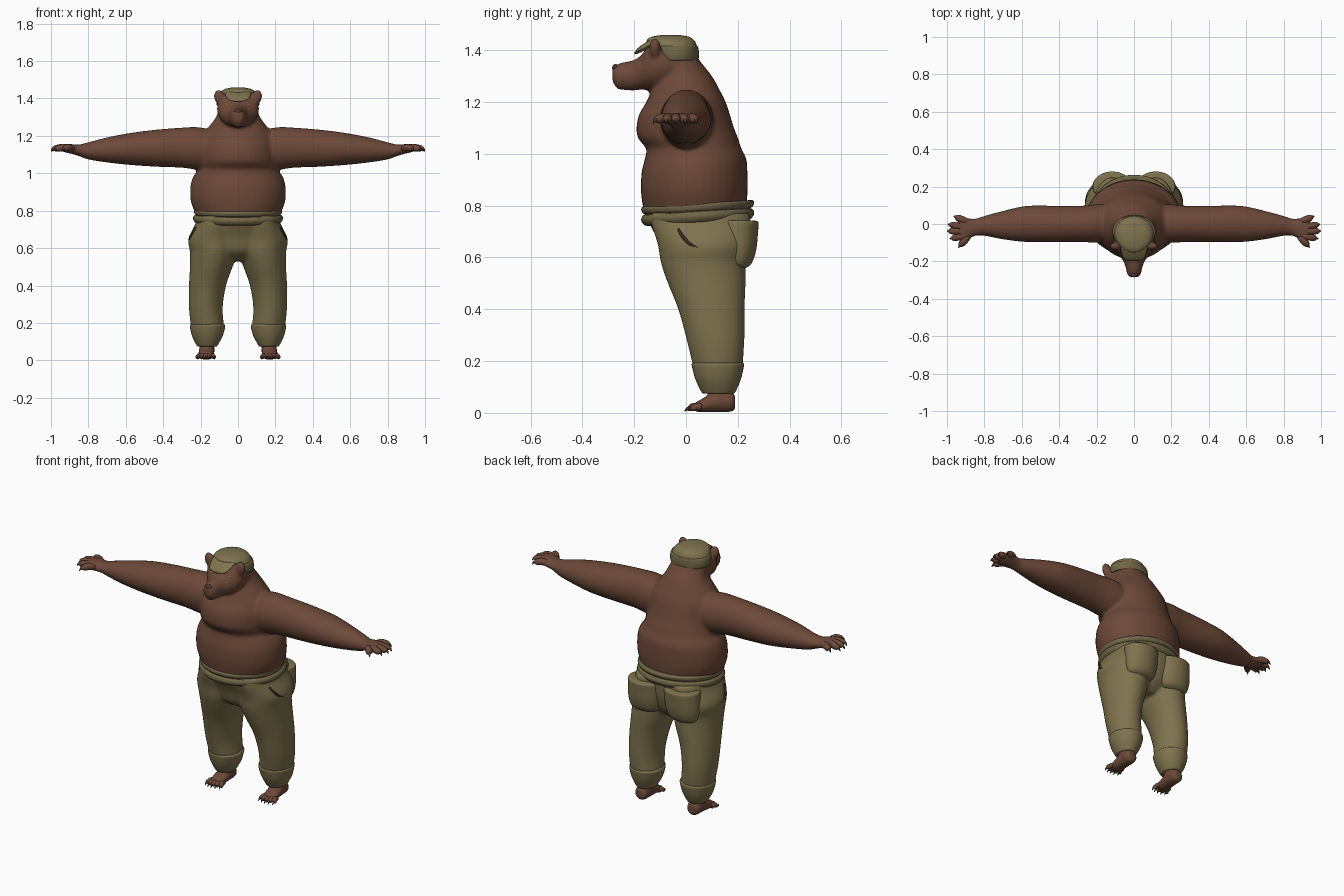
import bpy, bmesh, math
from mathutils import Vector, Matrix


def material(name, rgb):
    m = bpy.data.materials.new(name)
    m.diffuse_color = (*rgb, 1)
    return m


FUR = material("brown fur", (0.150, 0.066, 0.040))
CLAW = material("dark claw", (0.075, 0.036, 0.025))
CLOTH = material("olive cloth", (0.212, 0.171, 0.076))
TRIM = material("olive trim", (0.165, 0.137, 0.062))
DARK = material("dark seam", (0.035, 0.024, 0.014))
EYE = material("amber eye", (0.25, 0.15, 0.06))


def skin_rings(bm, rings):
    """Bridge consecutive vertex rings and cap both ends."""
    vs = [[bm.verts.new(p) for p in r] for r in rings]
    n = len(vs[0])
    for a, b in zip(vs, vs[1:]):
        for i in range(n):
            j = (i + 1) % n
            bm.faces.new((a[i], a[j], b[j], b[i]))
    bm.faces.new(vs[0][::-1])
    bm.faces.new(vs[-1])


def spline(pts, sub=4):
    """Catmull-Rom through tuples of any length."""
    out = []
    for i in range(len(pts) - 1):
        p0, p1 = pts[max(i - 1, 0)], pts[i]
        p2, p3 = pts[i + 1], pts[min(i + 2, len(pts) - 1)]
        for k in range(sub):
            t = k / sub
            out.append(tuple(0.5 * (2 * b + (c - a) * t + (2 * a - 5 * b + 4 * c - d) * t * t
                                    + (3 * b - a - 3 * c + d) * t ** 3)
                             for a, b, c, d in zip(p0, p1, p2, p3)))
    return out + [pts[-1]]


def loft(bm, axis, pts, sx=1, tilt=0.0, seg=40):
    """Elliptic loft; each point is (position on axis, centre 1, centre 2, radius 1, radius 2)."""
    rings = []
    for a, c1, c2, r1, r2 in spline(pts):
        ring = []
        for i in range(seg):
            t = 2 * math.pi * i / seg
            u, v = c1 + r1 * math.cos(t), c2 + r2 * math.sin(t)
            x, y, z = {"Z": (u, v, a), "X": (a, u, v), "Y": (u, a, v)}[axis]
            ring.append((x * sx, y, z + tilt * y))
        rings.append(ring)
    skin_rings(bm, rings)


def tube(bm, pts, sx=1, seg=12):
    """Round tapered tube through (x, y, z, radius) points."""
    pts = spline(pts, 3)
    rings = []
    for i, p in enumerate(pts):
        d = Vector(pts[min(i + 1, len(pts) - 1)][:3]) - Vector(pts[max(i - 1, 0)][:3])
        q = d.to_track_quat("Z", "Y")
        ring = []
        for k in range(seg):
            t = 2 * math.pi * k / seg
            v = Vector(p[:3]) + q @ Vector((math.cos(t), math.sin(t), 0)) * max(p[3], 0.001)
            ring.append((v.x * sx, v.y, v.z))
        rings.append(ring)
    skin_rings(bm, rings)


def ball(bm, loc, size, rot=0.0):
    m = Matrix.Translation(loc) @ Matrix.Rotation(rot, 4, "Y") @ Matrix.Diagonal((*size, 1))
    bmesh.ops.create_uvsphere(bm, u_segments=20, v_segments=12, radius=1, matrix=m)


def finish(name, bm, mat, voxel=0, smooth=4):
    bmesh.ops.recalc_face_normals(bm, faces=bm.faces)
    me = bpy.data.meshes.new(name)
    bm.to_mesh(me)
    bm.free()
    me.materials.append(mat)
    for p in me.polygons:
        p.use_smooth = True
    ob = bpy.data.objects.new(name, me)
    bpy.context.collection.objects.link(ob)
    if voxel:
        r = ob.modifiers.new("merge", "REMESH")
        r.mode, r.voxel_size, r.use_smooth_shade = "VOXEL", voxel, True
        s = ob.modifiers.new("soften", "SMOOTH")
        s.factor, s.iterations = 0.5, smooth
    return ob


SIDES = (1, -1)

# Body: torso, head, ears, arms and feet merged into one skin
bm = bmesh.new()
loft(bm, "Z", [(.74, 0, .035, .21, .19), (.80, 0, .033, .235, .2), (.86, 0, .032, .254, .206),
               (.93, 0, .033, .254, .204), (.98, 0, .037, .24, .196), (1.02, 0, .03, .215, .184),
               (1.06, 0, .008, .21, .193), (1.10, 0, -.003, .205, .188), (1.15, 0, -.006, .2, .176),
               (1.2, 0, 0, .19, .153), (1.25, 0, -.002, .155, .13), (1.3, 0, -.006, .118, .106),
               (1.36, 0, -.025, .095, .078), (1.4, 0, -.03, .07, .06)])
loft(bm, "Y", [(.04, 0, 1.36, .06, .05), (0, 0, 1.36, .092, .078), (-.05, 0, 1.35, .106, .094),
               (-.1, 0, 1.345, .112, .1), (-.14, 0, 1.335, .104, .09), (-.17, 0, 1.316, .08, .068),
               (-.2, 0, 1.303, .056, .059), (-.24, 0, 1.3, .043, .054), (-.265, 0, 1.298, .037, .047),
               (-.284, 0, 1.308, .024, .03)])
for s in SIDES:
    ball(bm, (s * .098, -.12, 1.405), (.03, .022, .043), s * .3)
    loft(bm, "X", [(.05, .01, 1.12, .1, .09), (.2, .003, 1.132, .102, .113), (.3, 0, 1.137, .096, .107),
                   (.45, 0, 1.134, .098, .098), (.58, 0, 1.13, .096, .085), (.7, -.006, 1.125, .076, .067),
                   (.8, -.01, 1.12, .053, .046), (.85, -.018, 1.123, .046, .031),
                   (.89, -.027, 1.13, .06, .026), (.925, -.03, 1.134, .062, .022),
                   (.945, -.03, 1.133, .05, .015)], s)
    loft(bm, "Y", [(.19, .168, .042, .024, .026), (.175, .168, .042, .038, .038),
                   (.13, .168, .046, .042, .043), (.08, .17, .034, .042, .031),
                   (.045, .17, .024, .042, .021), (.03, .17, .022, .036, .015)], s)
    loft(bm, "Z", [(.03, .167, .135, .036, .042), (.08, .166, .13, .042, .046),
                   (.13, .165, .125, .042, .046)], s)
finish("body", bm, FUR, 0.009)

# Fingers and toes with their claws
digits, claws = bmesh.new(), bmesh.new()
for s in SIDES:
    for y0, x, y in ((.01, .945, .034), (-.02, .975, -.005), (-.04, .98, -.038),
                     (-.06, .965, -.075), (-.065, .925, -.11)):
        a = Vector((.885, y0))
        b = Vector((x, y))
        m, d = (a + b) / 2, (b - a).normalized()
        e, c = b + d * .012, b + d * .022
        tube(digits, [(a.x, a.y, 1.13, .016), (m.x, m.y, 1.138, .019), (b.x, b.y, 1.132, .016),
                      (e.x - d.x * .003, e.y - d.y * .003, 1.126, .005)], s)
        tube(claws, [(b.x, b.y, 1.135, .008), (e.x, e.y, 1.13, .007),
                     (min(c.x, 1), c.y, 1.116, .001)], s, 8)
    for i in range(5):
        x = .136 + i * .018
        y = .03 - .012 * math.sin(math.pi * i / 4)
        fx = .17 + (x - .17) * 1.25
        tube(digits, [(x, .06, .022, .013), (x, y + .01, .024, .014), (fx, y - .004, .016, .011),
                      (fx, y - .01, .013, .003)], s)
        tube(claws, [(fx, y, .02, .006), (fx, y - .013, .017, .005), (fx, y - .024, .006, .001)], s, 8)
finish("fingers_and_toes", digits, FUR)
finish("claws", claws, CLAW)

# Face details: eyes, nose tip, mouth line
bm = bmesh.new()
for s in SIDES:
    ball(bm, (s * .055, -.162, 1.362), (.011, .01, .008))
finish("eyes", bm, EYE)
bm = bmesh.new()
ball(bm, (0, -.272, 1.332), (.022, .013, .014))
finish("nose", bm, CLAW)
bm = bmesh.new()
ball(bm, (0, -.225, 1.279), (.042, .053, .004))
finish("mouth", bm, DARK)

# Trousers: two legs, hips and back pockets merged
bm = bmesh.new()
loft(bm, "Z", [(.53, 0, .075, .07, .08), (.58, 0, .065, .17, .14), (.66, 0, .065, .235, .17),
               (.74, 0, .05, .225, .196), (.78, 0, .045, .22, .2)])
for s in SIDES:
    loft(bm, "Z", [(.18, .163, .123, .089, .096), (.28, .172, .114, .09, .111),
                   (.4, .163, .098, .099, .128), (.5, .143, .08, .114, .15),
                   (.58, .13, .067, .127, .164), (.65, .126, .069, .14, .178),
                   (.73, .115, .058, .113, .192), (.77, .11, .055, .11, .19)], s)
finish("trousers", bm, CLOTH, 0.009, 5)

bm = bmesh.new()
for s in SIDES:
    loft(bm, "Z", [(.555, .125, .19, .05, .03), (.575, .123, .2, .085, .052), (.63, .12, .2, .102, .071),
                   (.7, .117, .2, .104, .078), (.735, .116, .2, .104, .08), (.742, .116, .195, .098, .072)], s)
finish("back_pockets", bm, CLOTH)

bm = bmesh.new()
for s in SIDES:
    tube(bm, [(.226, -.03, .71, .004), (.24, -.012, .68, .007), (.254, .015, .652, .007),
              (.261, .05, .638, .004)], s)
finish("pocket_slits", bm, DARK)

# Rolled waistband, tilted up towards the back
bm = bmesh.new()
loft(bm, "Z", [(z + .762, 0, .045, rx, ry) for z, rx, ry in
               ((-.032, .215, .192), (-.026, .23, .208), (-.008, .24, .218), (.008, .236, .213),
                (.013, .226, .204), (.02, .233, .213), (.034, .236, .218), (.044, .23, .21),
                (.042, .2, .18))], tilt=.06, seg=56)
finish("waistband", bm, TRIM)

# Leg cuffs
bm = bmesh.new()
for s in SIDES:
    loft(bm, "Z", [(.196, .163, .123, .086, .094), (.19, .163, .123, .092, .1), (.178, .163, .123, .094, .1),
                   (.13, .164, .124, .082, .088), (.085, .165, .125, .059, .068),
                   (.075, .165, .125, .052, .06)], s)
finish("cuffs", bm, CLOTH)

# Cap: crown, band and short front peak
bm = bmesh.new()
loft(bm, "Z", [(1.37, 0, -.042, .106, .084), (1.4, 0, -.045, .109, .09), (1.425, 0, -.055, .1, .094),
               (1.44, 0, -.06, .088, .09), (1.452, 0, -.06, .066, .07), (1.459, 0, -.06, .03, .03)])
finish("cap_crown", bm, CLOTH)
bm = bmesh.new()
loft(bm, "Z", [(1.36, 0, -.04, .106, .082), (1.364, 0, -.04, .113, .088), (1.385, 0, -.042, .116, .092),
               (1.412, 0, -.047, .112, .094), (1.416, 0, -.047, .104, .088)])
finish("cap_band", bm, TRIM)
bm = bmesh.new()
loft(bm, "Y", [(-.09, 0, 1.43, .07, .02), (-.13, 0, 1.428, .07, .016), (-.165, 0, 1.41, .064, .014),
               (-.188, 0, 1.396, .052, .01), (-.198, 0, 1.388, .03, .004)])
finish("cap_peak", bm, CLOTH)
